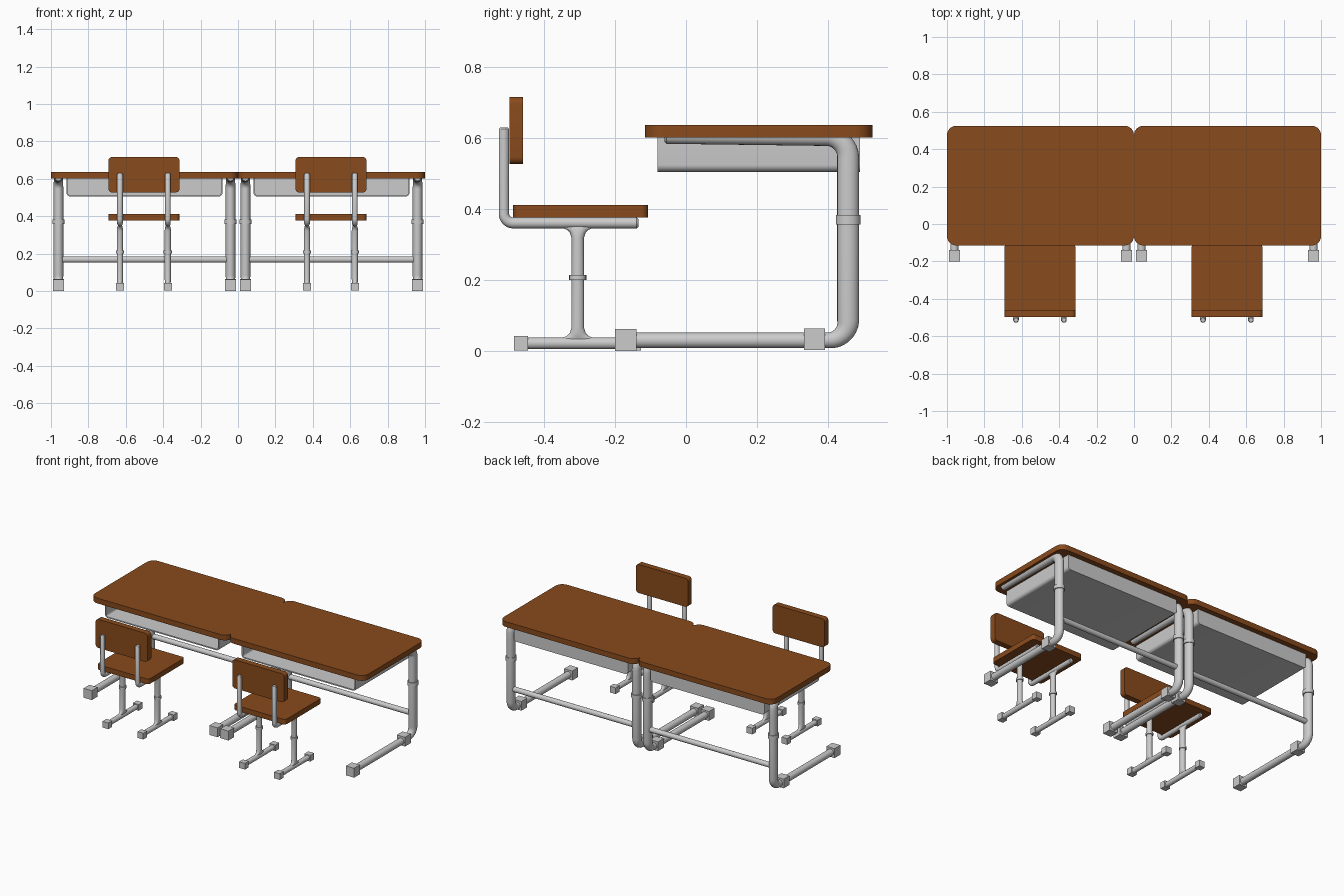
import bpy, bmesh
from math import sin, cos, pi
from mathutils import Vector, Matrix

if "Cube" in bpy.data.objects:
    bpy.data.objects.remove(bpy.data.objects["Cube"])


def material(name, color):
    m = bpy.data.materials.new(name)
    m.diffuse_color = color
    m.use_nodes = True
    m.node_tree.nodes["Principled BSDF"].inputs["Base Color"].default_value = m.diffuse_color
    return m


WOOD = material("wood", (0.25, 0.07, 0.012, 1))


def finish(name, bm, mat=None):
    bmesh.ops.recalc_face_normals(bm, faces=bm.faces[:])
    me = bpy.data.meshes.new(name)
    bm.to_mesh(me)
    bm.free()
    ob = bpy.data.objects.new(name, me)
    bpy.context.collection.objects.link(ob)
    if mat:
        me.materials.append(mat)
    bpy.ops.object.select_all(action='DESELECT')
    ob.select_set(True)
    bpy.context.view_layer.objects.active = ob
    bpy.ops.object.shade_smooth_by_angle(angle=pi / 5)
    return ob


def prism(name, outline, depth, mat=None):
    """Extrude a closed loop of 3D points along depth."""
    bm = bmesh.new()
    face = bm.faces.new([bm.verts.new(p) for p in outline])
    ext = bmesh.ops.extrude_face_region(bm, geom=[face], use_keep_orig=True)
    vs = [g for g in ext["geom"] if isinstance(g, bmesh.types.BMVert)]
    bmesh.ops.translate(bm, verts=vs, vec=depth)
    return finish(name, bm, mat)


def round_rect(a0, a1, b0, b1, r, n=6):
    pts = []
    for i, (a, b) in enumerate([(a1 - r, b1 - r), (a0 + r, b1 - r),
                                (a0 + r, b0 + r), (a1 - r, b0 + r)]):
        for k in range(n + 1):
            t = pi / 2 * (i + k / n)
            pts.append((a + r * cos(t), b + r * sin(t)))
    return pts


def box(name, x0, x1, y0, y1, z0, z1):
    return prism(name, [(x0, y0, z0), (x1, y0, z0), (x1, y1, z0), (x0, y1, z0)], (0, 0, z1 - z0))


def tube(name, x, path, sides=20):
    """Sweep ellipses along a path in the YZ plane; points are (y, z, rx, r)."""
    bm = bmesh.new()
    rings = []
    for i, (y, z, rx, r) in enumerate(path):
        p, q = path[max(i - 1, 0)], path[min(i + 1, len(path) - 1)]
        t = Vector((0, q[0] - p[0], q[1] - p[1])).normalized()
        nrm = Vector((0, -t.z, t.y))
        c = Vector((x, y, z))
        rings.append([bm.verts.new(c + Vector((rx * cos(a), 0, 0)) + nrm * (r * sin(a)))
                      for a in [2 * pi * k / sides for k in range(sides)]])
    for a, b in zip(rings, rings[1:]):
        for k in range(sides):
            j = (k + 1) % sides
            bm.faces.new((a[k], a[j], b[j], b[k]))
    bm.faces.new(rings[0])
    bm.faces.new(rings[-1])
    return finish(name, bm)


def bend(cy, cz, rad, a0, a1, r0, r1, n=8):
    """Arc of path points with the radii blending from r0 to r1."""
    out = []
    for k in range(n + 1):
        f = k / n
        a = a0 + (a1 - a0) * f
        out.append((cy + rad * cos(a), cz + rad * sin(a),
                    r0[0] + (r1[0] - r0[0]) * f, r0[1] + (r1[1] - r0[1]) * f))
    return out


def desk(cx):
    # wooden top
    prism("desk_top", [(cx + a, b, 0.602) for a, b in round_rect(-0.5, 0.5, -0.115, 0.525, 0.05)],
          (0, 0, 0.035), WOOD)
    # open-fronted tray: U profile with rounded lower corners, plus a back panel
    w, t, r = 0.417, 0.008, 0.02
    outer = [(-w, 0.602)] + round_rect(-w, w, 0.505, 0.7, r)[14:28] + [(w, 0.602)]
    wi = w - t
    inner = [(-wi, 0.602)] + round_rect(-wi, wi, 0.505 + t, 0.7, r - t)[14:28] + [(wi, 0.602)]
    prism("tray", [(cx + a, -0.08, b) for a, b in outer + inner[::-1]], (0, 0.57, 0))
    prism("tray_back", [(cx + a, 0.482, b) for a, b in outer], (0, 0.008, 0))
    # crossbar
    bm = bmesh.new()
    bmesh.ops.create_cone(bm, cap_ends=True, segments=20, radius1=0.017, radius2=0.017, depth=0.89,
                          matrix=Matrix.Translation((cx, 0.457, 0.168)) @ Matrix.Rotation(pi / 2, 4, 'Y'))
    finish("crossbar", bm)
    # C-shaped legs with collars and feet
    for s in (-1, 1):
        x = cx + s * 0.46
        thin, thick = (0.022, 0.022), (0.026, 0.031)
        path = [(-0.17, 0.03, *thin), (0.37, 0.03, *thin)]
        path += bend(0.402, 0.085, 0.055, -pi / 2, 0, thin, thick)
        path += [(0.457, 0.3, *thick), (0.457, 0.5, *thick)]
        path += bend(0.397, 0.545, 0.06, 0, pi / 2, thick, (0.024, 0.027))
        path += [(-0.055, 0.606, *thin), (-0.06, 0.606, 0.017, 0.017)]
        tube("desk_leg", x, path)
        tube("desk_leg_collar", x, [(0.457, 0.357, 0.033, 0.035), (0.457, 0.383, 0.033, 0.035)])
        box("desk_front_foot", x - 0.03, x + 0.03, -0.2, -0.14, 0, 0.062)
        box("desk_rear_foot", x - 0.03, x + 0.03, 0.332, 0.392, 0.003, 0.064)


def chair(cx):
    # wooden seat and backrest
    prism("seat", [(cx + a, b, 0.377) for a, b in round_rect(-0.19, 0.19, -0.487, -0.107, 0.02)],
          (0, 0, 0.034), WOOD)
    prism("backrest", [(cx + a, -0.498, b) for a, b in round_rect(-0.19, 0.19, 0.527, 0.716, 0.02)],
          (0, 0.039, 0), WOOD)
    for s in (-1, 1):
        x = cx + s * 0.128
        # bent tube under the seat and up the back
        r = (0.015, 0.0155)
        path = [(-0.134, 0.361, 0.011, 0.011), (-0.139, 0.361, *r), (-0.47, 0.361, *r)]
        path += bend(-0.487, 0.387, 0.026, -pi / 2, -pi, r, (0.015, 0.0145))
        path += [(-0.513, 0.625, 0.015, 0.0145), (-0.513, 0.63, 0.011, 0.011)]
        tube("chair_frame", x, path)
        # post flared into the frame and the foot bar
        post = [(0.03, 0.01, 0.065), (0.037, 0.012, 0.045), (0.042, 0.014, 0.031),
                (0.05, 0.016, 0.023), (0.065, 0.017, 0.018), (0.32, 0.017, 0.018),
                (0.333, 0.016, 0.022), (0.341, 0.014, 0.029), (0.347, 0.012, 0.043), (0.354, 0.01, 0.06)]
        tube("chair_post", x, [(-0.305, z, rx, ry) for z, rx, ry in post])
        tube("chair_post_collar", x, [(-0.305, 0.2, 0.022, 0.024), (-0.305, 0.215, 0.022, 0.024)])
        # foot bar with end caps
        tube("chair_foot_bar", x, [(-0.47, 0.022, 0.016, 0.0165), (-0.14, 0.022, 0.016, 0.0165)])
        for y in (-0.485, -0.167):
            box("chair_foot", x - 0.021, x + 0.021, y, y + 0.04, 0.002, 0.043)


for cx in (-0.5, 0.5):
    desk(cx)
    chair(cx - 0.003)
